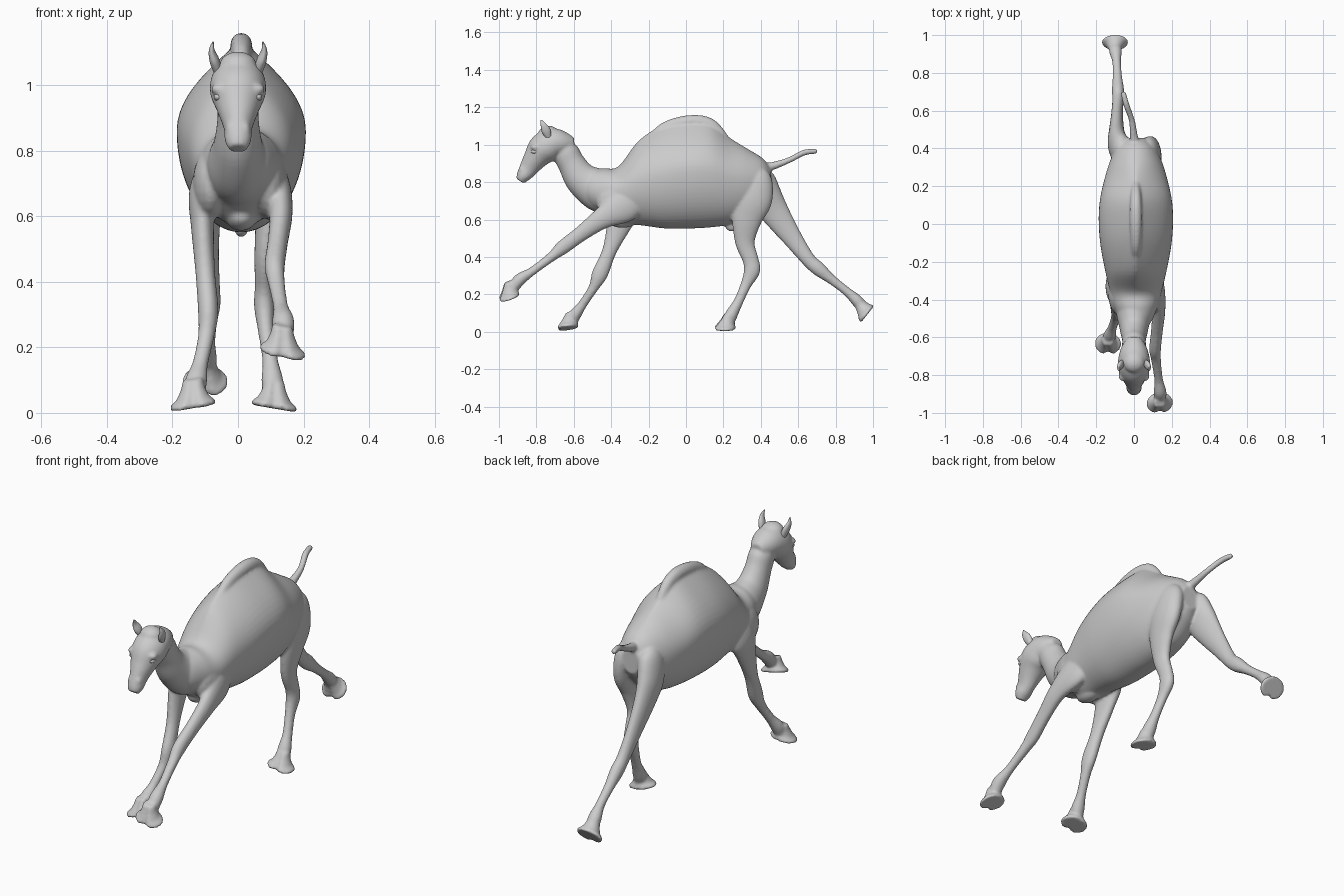
import bpy, bmesh, math
from mathutils import Vector

SKIN = bmesh.new()
N = 28


def bridge(bm, rings):
    """Skin a list of point rings and cap both ends."""
    vs = [[bm.verts.new(p) for p in r] for r in rings]
    n = len(vs[0])
    for a, b in zip(vs, vs[1:]):
        for i in range(n):
            bm.faces.new((a[i], a[(i + 1) % n], b[(i + 1) % n], b[i]))
    bm.faces.new(vs[0][::-1])
    bm.faces.new(vs[-1])


def spline(pts, steps=6):
    """Catmull-Rom interpolation of tuples of any length."""
    p = [pts[0]] + list(pts) + [pts[-1]]
    out = []
    for a, b, c, d in zip(p, p[1:], p[2:], p[3:]):
        for s in range(steps):
            t = s / steps
            out.append([0.5 * (2*q + (r - o)*t + (2*o - 5*q + 4*r - e)*t*t + (3*q - o - 3*r + e)*t**3)
                        for o, q, r, e in zip(a, b, c, d)])
    out.append(list(pts[-1]))
    return out


def tube(bm, pts):
    """Loft ellipses along points (x, y, z, half width in x, half depth)."""
    s = spline(pts)
    rings = []
    for i, (x, y, z, w, h) in enumerate(s):
        a, b = s[max(i - 1, 0)], s[min(i + 1, len(s) - 1)]
        t = (Vector(b[:3]) - Vector(a[:3])).normalized()
        side = (Vector((1, 0, 0)) - t * t.x).normalized()
        up = t.cross(side)
        rings.append([Vector((x, y, z)) + side * w * math.cos(k * math.tau / N)
                      + up * h * math.sin(k * math.tau / N) for k in range(N)])
    bridge(bm, rings)


def foot(bm, centre, ty, tz, roll):
    """Broad two-toed pad; (ty, tz) is where the toes point, roll tilts it sideways."""
    t = Vector((0, ty, tz)).normalized()
    n = Vector((0, t.z, -t.y))
    side = Vector((1, 0, 0)) - n * roll
    rings = []
    for h, ln, wd, off in ((0, .058, .069, 0), (.012, .06, .071, 0), (.028, .049, .05, -.004),
                           (.055, .038, .037, -.014), (.085, .028, .03, -.024)):
        ring = []
        for k in range(40):
            a = k * math.tau / 40
            d = (a + math.pi) % math.tau - math.pi
            r = 1 - 0.3 * math.exp(-(d / 0.25) ** 2)
            ring.append(Vector(centre) + t * (off + ln * r * math.cos(a))
                        + side * wd * math.sin(a) + n * h)
        rings.append(ring)
    bridge(bm, rings)


def ball(bm, centre, size):
    vs = bmesh.ops.create_uvsphere(bm, u_segments=20, v_segments=12, radius=1)["verts"]
    for v in vs:
        v.co = Vector(centre) + Vector([c * s for c, s in zip(v.co, size)])


def finish(bm, name):
    bmesh.ops.recalc_face_normals(bm, faces=bm.faces[:])
    me = bpy.data.meshes.new(name)
    bm.to_mesh(me)
    bm.free()
    me.polygons.foreach_set("use_smooth", [True] * len(me.polygons))
    ob = bpy.data.objects.new(name, me)
    bpy.context.collection.objects.link(ob)
    return ob


# Barrel with hump: (y, top, bottom, widest z, half width, pinch of the upper half)
barrel = [(-.55, .82, .72, .77, .04, 1), (-.52, .86, .675, .76, .08, 1), (-.44, .873, .625, .75, .115, 1),
          (-.36, .885, .575, .75, .136, 1.1), (-.25, 1.025, .57, .80, .162, 1.6),
          (-.11, 1.115, .552, .84, .188, 2.2), (.02, 1.145, .552, .86, .197, 2.5),
          (.13, 1.128, .558, .86, .19, 2.3), (.235, 1.038, .573, .83, .167, 1.7),
          (.33, .978, .608, .81, .138, 1.2), (.41, .927, .68, .80, .1, 1), (.455, .87, .74, .80, .05, 1)]
rings = []
for y, top, bot, mid, w, p in spline(barrel):
    ring = []
    for k in range(64):
        c, s = math.cos(k * math.tau / 64), math.sin(k * math.tau / 64)
        x = math.copysign(abs(c) ** (p if s > 0 else 1), c) * w
        ring.append((.01 + x, y, mid + s * (top - mid if s > 0 else mid - bot)))
    rings.append(ring)
bridge(SKIN, rings)
# Rounded crest of the hump
tube(SKIN, [(.01, -.2, 1.02, .02, .02), (.01, -.11, 1.088, .028, .034), (.01, .02, 1.122, .033, .036),
            (.01, .13, 1.104, .03, .036), (.01, .22, 1.02, .02, .02)])

# Neck and head
tube(SKIN, [(.005, -.36, .72, .09, .10), (.0, -.46, .755, .095, .115), (0, -.555, .815, .075, .092),
            (0, -.61, .895, .063, .074), (0, -.645, .965, .062, .07), (0, -.66, 1.02, .045, .04)])
tube(SKIN, [(0, -.60, 1.0, .035, .035), (0, -.65, 1.005, .066, .064), (0, -.71, 1.005, .083, .083),
            (0, -.765, .975, .084, .084), (0, -.81, .92, .062, .063), (0, -.845, .868, .043, .049),
            (0, -.870, .833, .041, .038), (0, -.888, .806, .028, .024)])
ball(SKIN, (0, -.735, 1.057), (.058, .055, .045))
for s in (-1, 1):
    ball(SKIN, (s * .057, -.807, .987), (.026, .026, .018))      # brow
    ball(SKIN, (s * .02, -.874, .862), (.018, .02, .028))        # nostril
    ball(SKIN, (.005 + s * .088, -.36, .70), (.055, .12, .11))   # shoulder

# Chest pad, sheath, tail
ball(SKIN, (.01, -.34, .60), (.05, .08, .045))
ball(SKIN, (.01, .245, .577), (.025, .04, .042))
tube(SKIN, [(.01, .40, .87, .03, .03), (.0, .46, .885, .022, .022), (-.012, .55, .917, .016, .016),
            (-.04, .63, .957, .016, .016), (-.058, .70, .966, .014, .014)])

# Front legs: right reaching forward, left planted
tube(SKIN, [(.08, -.22, .74, .04, .06), (.115, -.33, .675, .045, .09), (.13, -.45, .605, .036, .058),
            (.122, -.56, .525, .031, .042), (.112, -.66, .45, .031, .038), (.117, -.72, .40, .026, .026),
            (.13, -.82, .325, .023, .023), (.138, -.89, .278, .034, .033), (.138, -.93, .225, .029, .029)])
foot(SKIN, (.136, -.945, .18), -.96, -.3, .2)
tube(SKIN, [(-.07, -.25, .76, .04, .06), (-.105, -.32, .67, .044, .09), (-.108, -.36, .565, .035, .065),
            (-.10, -.41, .43, .03, .039), (-.091, -.46, .31, .031, .043), (-.097, -.495, .235, .025, .027),
            (-.115, -.55, .15, .024, .024), (-.128, -.59, .095, .034, .032), (-.135, -.61, .05, .029, .029)])
foot(SKIN, (-.138, -.633, .017), -1, -.1, -.15)

# Hind legs: right planted, left kicked back
tube(SKIN, [(.045, .37, .88, .03, .03), (.075, .375, .82, .053, .085), (.093, .355, .71, .053, .106),
            (.093, .325, .60, .041, .081), (.082, .315, .48, .032, .053), (.08, .345, .385, .029, .043),
            (.08, .352, .325, .031, .044), (.085, .32, .25, .024, .029), (.098, .28, .16, .024, .026),
            (.105, .245, .095, .034, .033), (.11, .23, .05, .029, .029)])
foot(SKIN, (.111, .207, .013), -1, 0, .17)
tube(SKIN, [(-.04, .37, .88, .03, .03), (-.065, .385, .82, .053, .085), (-.086, .425, .72, .053, .09),
            (-.092, .48, .63, .042, .076), (-.09, .57, .50, .032, .053), (-.085, .655, .385, .03, .038),
            (-.085, .71, .335, .032, .038), (-.088, .78, .278, .025, .026), (-.092, .86, .215, .023, .024),
            (-.098, .915, .165, .034, .032), (-.10, .945, .125, .028, .028)])
foot(SKIN, (-.10, .968, .09), -.62, -.78, 0)

# Fuse everything into one smooth skin
skin = finish(SKIN, "camel_body")
rm = skin.modifiers.new("fuse", "REMESH")
rm.mode = "VOXEL"
rm.voxel_size = .007
rm.use_smooth_shade = True
sm = skin.modifiers.new("soften", "SMOOTH")
sm.factor = .5
sm.iterations = 7

# Ears and eyes
for s, side in ((1, "right"), (-1, "left")):
    ear = bmesh.new()
    tube(ear, [(s * .06, -.735, 1.04, .014, .016), (s * .072, -.748, 1.075, .015, .024),
               (s * .08, -.762, 1.105, .009, .016), (s * .076, -.775, 1.132, .002, .003)])
    finish(ear, side + "_ear")
    eye = bmesh.new()
    ball(eye, (s * .06, -.808, .963), (.014, .021, .012))
    finish(eye, side + "_eye")
